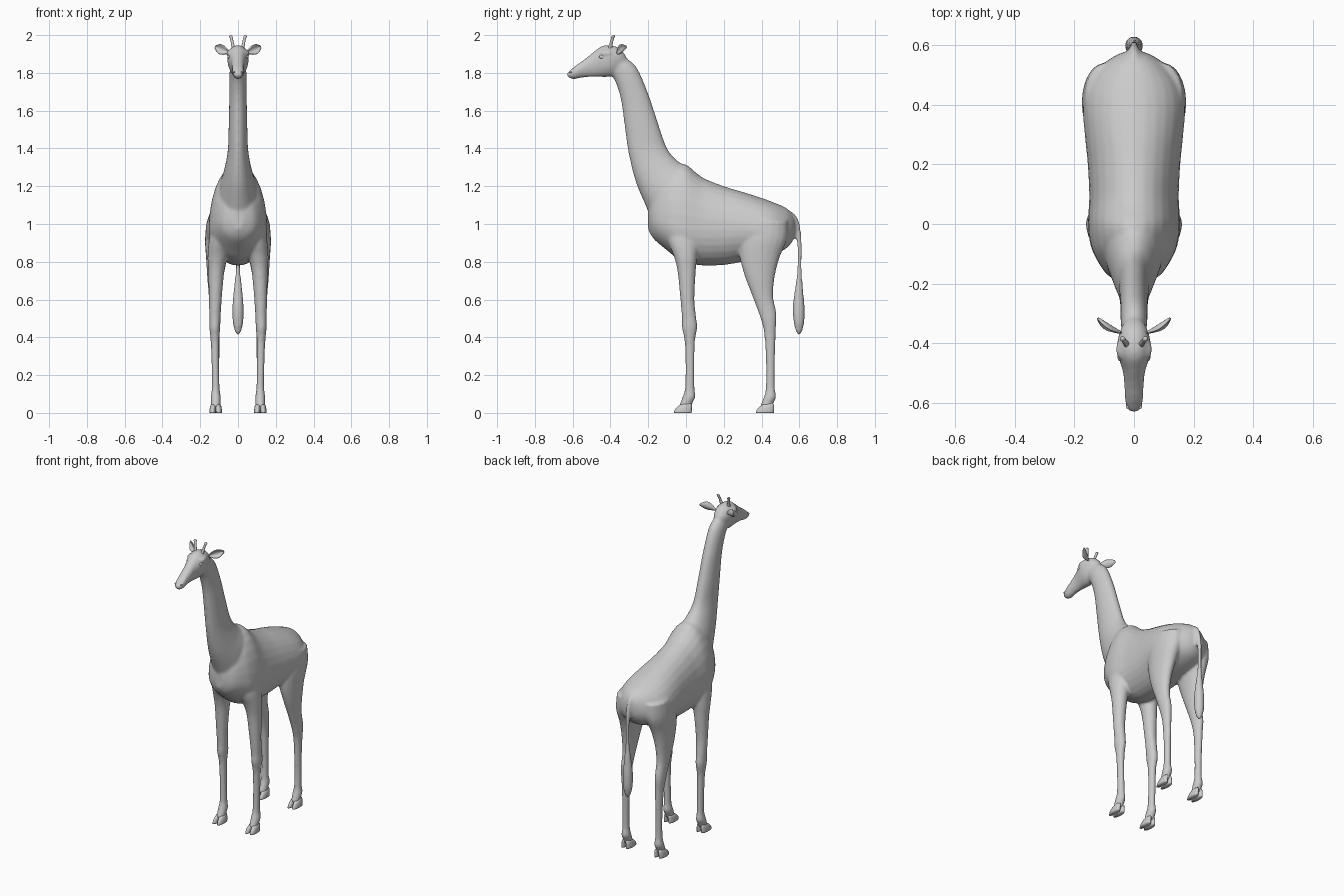
import bpy, bmesh
from math import sin, cos, pi
from mathutils import Vector, Matrix


def finish(name, bm, smooth=True):
    bmesh.ops.recalc_face_normals(bm, faces=bm.faces)
    me = bpy.data.meshes.new(name)
    bm.to_mesh(me)
    bm.free()
    ob = bpy.data.objects.new(name, me)
    bpy.context.collection.objects.link(ob)
    me.polygons.foreach_set("use_smooth", [smooth] * len(me.polygons))
    return ob


def catmull(a, b, c, d, t):
    return [0.5 * (2 * q + (r - p) * t + (2 * p - 5 * q + 4 * r - s) * t * t
                   + (3 * q - p - 3 * r + s) * t ** 3) for p, q, r, s in zip(a, b, c, d)]


def loft(bm, rings, seg=28, steps=4):
    """Ring = y1, z1, y2, z2 (ends of its axis), half width, x centre, widest spot 0..1."""
    rings = [list(r) + [0, .5][len(r) - 5:] for r in rings]
    n, dense = len(rings), []
    for i in range(n - 1):
        p = [rings[min(max(i + k, 0), n - 1)] for k in (-1, 0, 1, 2)]
        dense += [catmull(*p, t / steps) for t in range(steps)]
    dense.append(rings[-1])
    loops = []
    for y1, z1, y2, z2, w, x, m in dense:
        loop = []
        for k in range(seg):
            a = 2 * pi * k / seg
            c = cos(a)
            f = m + c * ((1 - m) if c > 0 else m)
            loop.append(bm.verts.new((x + w * sin(a), y1 + (y2 - y1) * f, z1 + (z2 - z1) * f)))
        loops.append(loop)
    for la, lb in zip(loops, loops[1:]):
        for k in range(seg):
            j = (k + 1) % seg
            bm.faces.new((la[k], la[j], lb[j], lb[k]))
    bm.faces.new(loops[0])
    bm.faces.new(loops[-1])


def leg_rings(rows, s):
    return [(y1, z, y2, z, w, s * x) for z, y1, y2, x, w in rows]


body = bmesh.new()

# torso: y, top, widest height, bottom, half width
torso = [(-.2, 1.09, 1.03, .97, .03), (-.17, 1.18, 1.02, .92, .09), (-.1, 1.28, 1.0, .86, .135),
         (-.05, 1.315, .98, .82, .15), (0, 1.315, .97, .80, .155), (.05, 1.275, .97, .785, .152),
         (.1, 1.24, .97, .78, .15), (.2, 1.2, .97, .783, .155), (.3, 1.17, .97, .80, .165),
         (.4, 1.138, .96, .82, .172), (.47, 1.112, .96, .84, .155), (.53, 1.085, .96, .87, .11),
         (.565, 1.05, .97, .91, .06), (.58, 1.02, .98, .95, .02)]
loft(body, [(y, b, y, t, w, 0, (c - b) / (t - b)) for y, t, c, b, w in torso])

# neck
loft(body, [(-.405, 1.80, -.335, 1.89, .04), (-.375, 1.755, -.262, 1.83, .045),
            (-.345, 1.66, -.20, 1.69, .046), (-.325, 1.52, -.15, 1.54, .049),
            (-.305, 1.38, -.10, 1.40, .054), (-.265, 1.22, -.04, 1.33, .075),
            (-.21, 1.09, .03, 1.28, .10), (-.16, .97, .06, 1.15, .11)])

# head
loft(body, [r + (0, .6) for r in [
    (-.63, 1.785, -.63, 1.80, .012), (-.618, 1.772, -.615, 1.812, .024),
    (-.59, 1.767, -.585, 1.838, .031), (-.55, 1.775, -.54, 1.87, .032),
    (-.50, 1.778, -.49, 1.91, .037), (-.455, 1.778, -.45, 1.94, .05),
    (-.415, 1.778, -.41, 1.947, .057), (-.38, 1.785, -.36, 1.935, .05),
    (-.35, 1.81, -.325, 1.90, .035), (-.335, 1.84, -.31, 1.87, .015)]])

# tail with tuft
loft(body, [(.50, 1.02, .53, 1.08, .03), (.55, .98, .588, 1.04, .018), (.58, .93, .61, .95, .014),
            (.591, .86, .613, .86, .012), (.588, .75, .613, .75, .013), (.576, .65, .62, .65, .023),
            (.565, .56, .628, .56, .03), (.57, .48, .626, .48, .028), (.582, .43, .614, .43, .016),
            (.592, .413, .604, .413, .006)], seg=20)

# legs
front = [(1.05, -.12, .07, .075, .05), (.92, -.10, .07, .095, .058), (.83, -.065, .06, .108, .053),
         (.75, -.045, .052, .115, .043), (.6, -.03, .045, .12, .034), (.5, -.022, .055, .122, .03),
         (.45, -.022, .06, .123, .029), (.38, -.008, .048, .122, .023), (.25, -.003, .045, .12, .02),
         (.13, -.006, .046, .118, .021), (.085, -.018, .05, .118, .027), (.055, -.03, .036, .118, .026),
         (.03, -.04, .028, .118, .026)]
hind = [(1.02, .30, .54, .09, .075), (.92, .28, .535, .105, .07), (.82, .285, .495, .113, .056),
        (.72, .312, .47, .12, .043), (.62, .35, .462, .122, .033), (.54, .38, .477, .122, .029),
        (.50, .394, .48, .122, .028), (.42, .414, .475, .12, .024), (.25, .424, .471, .118, .02),
        (.13, .422, .471, .118, .021), (.085, .412, .478, .118, .027), (.055, .40, .464, .118, .026),
        (.03, .392, .458, .118, .026)]
for s in (1, -1):
    loft(body, leg_rings(front, s), seg=20)
    loft(body, leg_rings(hind, s), seg=20)

# brow ridges
for s in (1, -1):
    bmesh.ops.create_uvsphere(body, u_segments=12, v_segments=8, radius=1, matrix=Matrix.LocRotScale(
        Vector((s * .042, -.42, 1.905)), None, Vector((.02, .035, .017))))

body_ob = finish("body", body)
rem = body_ob.modifiers.new("fuse", 'REMESH')
rem.mode = 'VOXEL'
rem.voxel_size = .008
rem.use_smooth_shade = True
sm = body_ob.modifiers.new("blend", 'SMOOTH')
sm.factor = .5
sm.iterations = 7

for s, side in ((1, "left"), (-1, "right")):
    # cloven hooves
    for part, dy in (("front", 0), ("hind", .435)):
        bm = bmesh.new()
        for t in (-1, 1):
            loft(bm, [(-.065 + dy, 0, .03 + dy, 0, .0165, s * .118 + t * .0165),
                      (-.06 + dy, .016, .031 + dy, .018, .0165, s * .118 + t * .016),
                      (-.042 + dy, .036, .031 + dy, .042, .015, s * .118 + t * .0135),
                      (-.025 + dy, .046, .025 + dy, .052, .011, s * .118 + t * .011)], seg=16, steps=2)
        finish(f"{part}_hoof_{side}", bm)

    # horns
    bm = bmesh.new()
    loft(bm, [(-.418, 1.92, -.392, 1.92, .012, s * .022), (-.406, 1.955, -.388, 1.956, .008, s * .029),
              (-.397, 1.982, -.38, 1.984, .008, s * .035), (-.394, 1.993, -.376, 1.994, .009, s * .038),
              (-.388, 2.0, -.38, 2.0, .004, s * .039)], seg=14)
    finish(f"horn_{side}", bm)

    # cupped ears
    bm = bmesh.new()
    base, tip = Vector((.042, -.365, 1.905)), Vector((.122, -.315, 1.938))
    along = tip - base
    across = Vector((-.3, 0, .95)).normalized()
    normal = across.cross(along).normalized()
    if normal.y > 0:
        normal = -normal
    nu, nv = 12, 8
    grid = []
    for i in range(nu + 1):
        u = i / nu
        w = .004 + .022 * sin(pi * min(1, u) ** 1.1) if u < .95 else .004
        row = []
        for j in range(nv + 1):
            v = 2 * j / nv - 1
            p = base + along * u + across * w * v + normal * (w * .6 * v * v)
            row.append(bm.verts.new((s * p.x, p.y, p.z)))
        grid.append(row)
    for i in range(nu):
        for j in range(nv):
            bm.faces.new((grid[i][j], grid[i + 1][j], grid[i + 1][j + 1], grid[i][j + 1]))
    ear = finish(f"ear_{side}", bm)
    sol = ear.modifiers.new("thickness", 'SOLIDIFY')
    sol.thickness = .008
    sol.offset = 0
    ear.modifiers.new("round", 'SUBSURF').levels = 1

    # eyes and nostrils
    for name, loc, size in (("eye", (.046, -.445, 1.885), (.009, .015, .011)),
                            ("nostril", (.021, -.61, 1.803), (.006, .009, .005))):
        bm = bmesh.new()
        bmesh.ops.create_uvsphere(bm, u_segments=16, v_segments=10, radius=1, matrix=Matrix.LocRotScale(
            Vector((s * loc[0], loc[1], loc[2])), None, Vector(size)))
        finish(f"{name}_{side}", bm)
